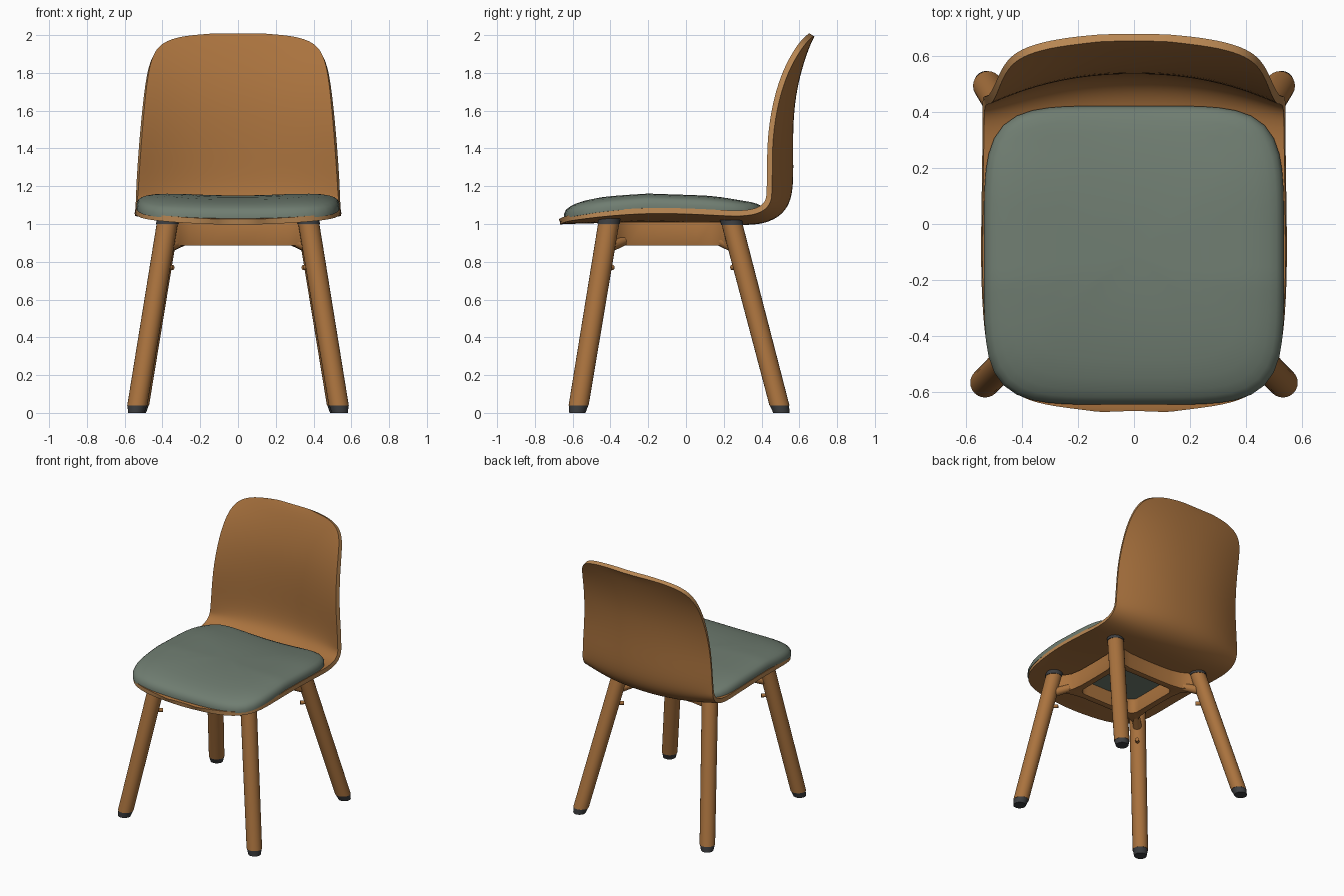
import bpy, bmesh, math
from mathutils import Vector

if "Cube" in bpy.data.objects:
    bpy.data.objects.remove(bpy.data.objects["Cube"])

def material(name, rgb):
    m = bpy.data.materials.new(name)
    m.diffuse_color = (*rgb, 1)
    m.use_nodes = True
    m.node_tree.nodes["Principled BSDF"].inputs["Base Color"].default_value = m.diffuse_color
    return m

WOOD = material("warm wood", (0.40, 0.17, 0.048))
EDGE = material("light wood edge", (0.48, 0.24, 0.085))
FABRIC = material("grey green fabric", (0.16, 0.205, 0.165))
DARK = material("dark rubber", (0.045, 0.047, 0.05))

def finish(name, bm, mats, mods=(), angle=40):
    """Make an object from bm, apply modifiers, smooth-shade it."""
    bmesh.ops.recalc_face_normals(bm, faces=bm.faces)
    me = bpy.data.meshes.new(name)
    bm.to_mesh(me)
    bm.free()
    ob = bpy.data.objects.new(name, me)
    bpy.context.collection.objects.link(ob)
    for m in mats:
        me.materials.append(m)
    for kind, props in mods:
        mod = ob.modifiers.new(kind.lower(), kind)
        for k, v in props.items():
            setattr(mod, k, v)
    bpy.ops.object.select_all(action='DESELECT')
    ob.select_set(True)
    bpy.context.view_layer.objects.active = ob
    if mods:
        bpy.ops.object.convert(target='MESH')
    bpy.ops.object.shade_smooth_by_angle(angle=math.radians(angle))
    return ob

def tube(name, p, q, r0, r1, mat, level=True, n=24):
    """Round bar from p to q; level keeps the end discs horizontal."""
    p, q = Vector(p), Vector(q)
    rot = Vector((0, 0, 1)).rotation_difference(q - p).to_matrix()
    bm = bmesh.new()
    rings = []
    for c, r in ((p, r0), (q, r1)):
        ring = []
        for i in range(n):
            a = 2 * math.pi * i / n
            d = Vector((r * math.cos(a), r * math.sin(a), 0))
            ring.append(bm.verts.new(c + (d if level else rot @ d)))
        rings.append(ring)
        bm.faces.new(ring)
    for i in range(n):
        j = (i + 1) % n
        bm.faces.new((rings[0][i], rings[0][j], rings[1][j], rings[1][i]))
    return finish(name, bm, [mat])

# Shell centre line: y, z, half width, edge lift along the normal
ROWS = [(-.668, 1.012, .12, .0), (-.655, 1.014, .27, .006), (-.635, 1.015, .37, .012),
        (-.60, 1.016, .44, .018), (-.54, 1.017, .495, .025), (-.45, 1.02, .53, .034),
        (-.2, 1.03, .548, .045), (.1, 1.02, .543, .045), (.3, 1.006, .54, .045),
        (.42, 1.016, .54, .06), (.50, 1.06, .537, .09), (.545, 1.13, .534, .11),
        (.556, 1.25, .53, .112), (.55, 1.45, .516, .108), (.56, 1.65, .497, .085),
        (.592, 1.8, .477, .065), (.624, 1.9, .445, .042), (.645, 1.955, .385, .025),
        (.66, 1.987, .28, .012), (.668, 2.0, .13, .003)]

# Bent plywood shell: seat and backrest in one sheet
bm = bmesh.new()
COLS = 14
grid = []
for i, (y, z, w, lift) in enumerate(ROWS):
    a, b = ROWS[max(i - 1, 0)], ROWS[min(i + 1, len(ROWS) - 1)]
    ty, tz = b[0] - a[0], b[1] - a[1]
    length = math.hypot(ty, tz)
    ny, nz = -tz / length, ty / length
    row = []
    for k in range(COLS + 1):
        u = 2 * k / COLS - 1
        d = lift * abs(u) ** 2.2
        row.append(bm.verts.new((u * w, y + ny * d, z + nz * d)))
    grid.append(row)
for r0, r1 in zip(grid, grid[1:]):
    for k in range(COLS):
        bm.faces.new((r0[k], r0[k + 1], r1[k + 1], r1[k]))
finish("seat_shell", bm, [WOOD, EDGE],
       [('SUBSURF', dict(levels=2, render_levels=2)),
        ('SOLIDIFY', dict(thickness=.03, offset=0, material_offset_rim=1))])

def shell_top(x, y):
    """Height of the shell's upper face under the cushion."""
    for a, b in zip(ROWS, ROWS[1:]):
        if a[0] <= y <= b[0]:
            f = (y - a[0]) / (b[0] - a[0])
            z, lift = (a[i] + f * (b[i] - a[i]) for i in (1, 3))
            return z + .012 + lift * min(1, abs(x) / .54) ** 2.2
    return 1.02

# Cushion: rounded-square pillow that follows the dished seat
bm = bmesh.new()
N = 72
RADII = [.25, .5, .7, .82, .9, .95, .98, 1.0]

def pillow_point(r, a, top):
    c, s = math.cos(a), math.sin(a)
    k = r / (abs(c) ** 5 + abs(s) ** 5) ** .2
    x, y = .537 * k * c, -.112 + .535 * k * s
    h = .022 + .088 * math.sqrt(max(0, 1 - r ** 4)) if top else 0
    return bm.verts.new((x, y, shell_top(x, y) + h))

edges = []
for top in (True, False):
    centre = pillow_point(0, 0, top)
    prev = None
    for r in RADII:
        ring = [pillow_point(r, 2 * math.pi * i / N, top) for i in range(N)]
        for i in range(N):
            j = (i + 1) % N
            if prev:
                bm.faces.new((prev[i], prev[j], ring[j], ring[i]))
            else:
                bm.faces.new((centre, ring[i], ring[j]))
        prev = ring
    edges.append(prev)
for i in range(N):
    j = (i + 1) % N
    bm.faces.new((edges[0][i], edges[0][j], edges[1][j], edges[1][i]))
finish("seat_cushion", bm, [FABRIC], angle=60)

# Under-seat frame: ring with arms that reach out to the legs
CY = -.085
OUTER = [(.285, 0), (.287, .14), (.30, .22), (.33, .27), (.38, .305),
         (.355, .335), (.31, .30), (.26, .275), (.18, .262), (0, .26)]
INNER = [(.24, 0), (.24, .10), (.24, .15), (.24, .175), (.228, .195),
         (.21, .21), (.19, .215), (.16, .215), (.10, .215), (0, .215)]

def full_loop(quarter):
    half = quarter + [(-x, y) for x, y in quarter[-2::-1]]
    return half + [(x, -y) for x, y in half[-2:0:-1]]

bm = bmesh.new()
loops = [[bm.verts.new((x, y + CY, z)) for x, y in full_loop(q)]
         for q, z in ((OUTER, .885), (OUTER, 1.01), (INNER, 1.01), (INNER, .885))]
n = len(loops[0])
for a, b in zip(loops, loops[1:] + loops[:1]):
    for i in range(n):
        j = (i + 1) % n
        bm.faces.new((a[i], a[j], b[j], b[i]))
finish("seat_frame", bm, [WOOD],
       [('BEVEL', dict(width=.006, segments=2, limit_method='ANGLE',
                       angle_limit=math.radians(60)))])

# Fabric panel seen from below inside the frame
bm = bmesh.new()
bmesh.ops.create_cube(bm, size=1)
for v in bm.verts:
    v.co = Vector((v.co.x * .48, CY + v.co.y * .43, .998 + v.co.z * .009))
finish("underside_panel", bm, [FABRIC])

# Legs with feet, spacers, braces and bolts
LEGS = {"front": ((.375, -.41, 1.0), (.54, -.575, 0), 1.04),
        "rear": ((.37, .245, .995), (.53, .505, 0), 1.02)}
for place, (top, foot, cap_z) in LEGS.items():
    for side, sx in (("left", -1), ("right", 1)):
        t, f = (Vector((p[0] * sx, p[1], p[2])) for p in (top, foot))
        at = lambda z: f + (t - f) * (z / t.z)
        tag = f"{place}_{side}"
        tube(tag + "_leg", at(.04), t, .053, .056, WOOD)
        tube(tag + "_foot", at(0), at(.04), .043, .051, DARK)
        tube(tag + "_spacer", t, at(cap_z), .059, .059, DARK)
        inward = Vector((-sx, 1 if place == "front" else -1, 0)).normalized()
        low = at(.87)
        tube(tag + "_brace", low, low + inward * .14 + Vector((0, 0, .04)),
             .032, .026, WOOD, level=False)
        tube(tag + "_bolt", at(.77), at(.77) + inward * .085, .011, .014,
             WOOD, level=False, n=12)
